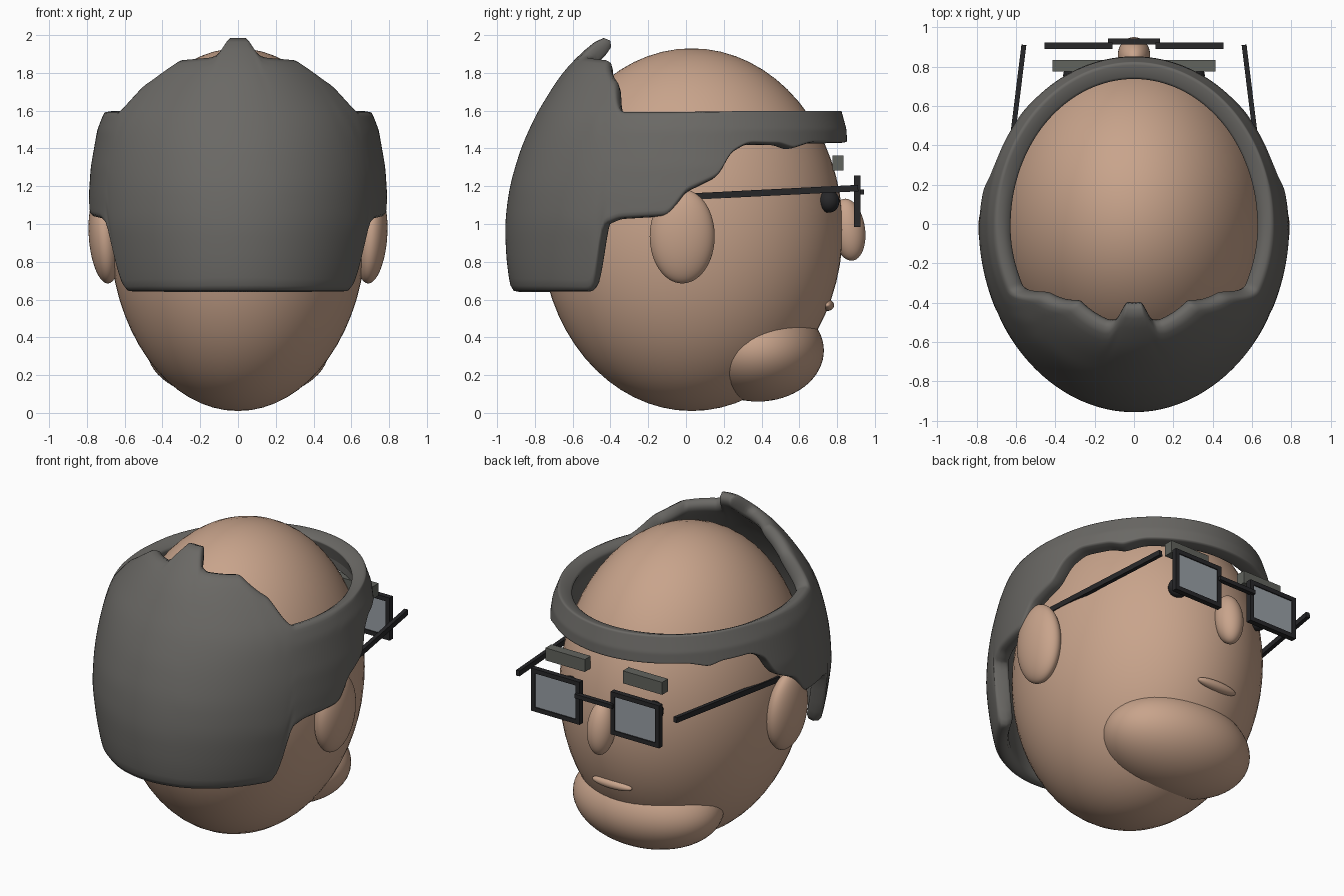
import bpy, bmesh, math
from mathutils import Matrix, Vector

if "Cube" in bpy.data.objects:
    bpy.data.objects.remove(bpy.data.objects["Cube"])


def material(name, rgb):
    m = bpy.data.materials.new(name)
    m.use_nodes = True
    m.diffuse_color = (*rgb, 1)
    bsdf = next(n for n in m.node_tree.nodes if n.type == 'BSDF_PRINCIPLED')
    bsdf.inputs["Base Color"].default_value = (*rgb, 1)
    return m


SKIN = material("skin", (0.58, 0.37, 0.26))
HAIR = material("dark grey hair", (0.145, 0.14, 0.13))
BROW = material("brow grey", (0.12, 0.125, 0.11))
BLACK = material("black", (0.02, 0.02, 0.022))
LENS = material("lens grey", (0.32, 0.35, 0.38))


def finish(name, bm, mat, smooth=False):
    me = bpy.data.meshes.new(name)
    bm.to_mesh(me)
    bm.free()
    me.materials.append(mat)
    for p in me.polygons:
        p.use_smooth = smooth
    ob = bpy.data.objects.new(name, me)
    bpy.context.scene.collection.objects.link(ob)
    return ob


def ellipsoid(name, center, radii, mat, tilt=0.0, axis='X'):
    bm = bmesh.new()
    bmesh.ops.create_uvsphere(bm, u_segments=64, v_segments=32, radius=1)
    bm.transform(Matrix.Translation(center) @ Matrix.Rotation(tilt, 4, axis)
                 @ Matrix.Diagonal((*radii, 1)))
    return finish(name, bm, mat, True)


def boxes(name, parts, mat):
    """Join several (center, size) boxes into one object."""
    bm = bmesh.new()
    for center, size in parts:
        bmesh.ops.create_cube(bm, size=1, matrix=Matrix.Translation(center)
                              @ Matrix.Diagonal((*size, 1)))
    return finish(name, bm, mat)


def rod(name, a, b, width, height, mat):
    """Square bar from a to b."""
    a, b = Vector(a), Vector(b)
    d = b - a
    bm = bmesh.new()
    bmesh.ops.create_cube(bm, size=1, matrix=Matrix.Translation((a + b) / 2)
                          @ d.to_track_quat('Y', 'Z').to_matrix().to_4x4()
                          @ Matrix.Diagonal((width, d.length, height, 1)))
    return finish(name, bm, mat)


def lerp(table, v):
    """Piecewise linear lookup."""
    if v <= table[0][0]:
        return table[0][1]
    for (a, fa), (b, fb) in zip(table, table[1:]):
        if v <= b:
            return fa + (fb - fa) * (v - a) / (b - a)
    return table[-1][1]


# Head, chin, nose and mouth
ellipsoid("head", (0, 0.03, 0.97), (0.68, 0.8, 0.96), SKIN)
ellipsoid("chin", (0, 0.38, 0.33), (0.48, 0.35, 0.27), SKIN)
ellipsoid("nose", (0, 0.86, 0.97), (0.082, 0.088, 0.165), SKIN, math.radians(8))
ellipsoid("mouth", (0, 0.75, 0.57), (0.14, 0.034, 0.03), SKIN)

# Paired parts
for s, side in ((1, "left"), (-1, "right")):
    ellipsoid(side + "_ear", (s * 0.705, -0.02, 0.935), (0.085, 0.172, 0.25),
              SKIN, s * math.radians(4), 'Y')
    ellipsoid(side + "_eye", (s * 0.3, 0.757, 1.12), (0.06, 0.055, 0.06), BLACK)
    boxes(side + "_eyebrow", [((s * 0.275, 0.805, 1.323), (0.28, 0.06, 0.08))], BROW)
    cx, cy, cz, w, h, t = s * 0.283, 0.907, 1.12, 0.345, 0.274, 0.028
    boxes(side + "_lens_frame",
          [((cx + k * (w - t) / 2, cy, cz), (t, 0.034, h)) for k in (-1, 1)] +
          [((cx, cy, cz + k * (h - t) / 2), (w, 0.034, t)) for k in (-1, 1)], BLACK)
    boxes(side + "_lens", [((cx, cy, cz), (w - t, 0.02, h - t))], LENS)
    rod(side + "_temple", (s * 0.56, 0.91, 1.19), (s * 0.67, 0.02, 1.145),
        0.025, 0.034, BLACK)
boxes("glasses_bridge", [((0, 0.928, 1.17), (0.265, 0.03, 0.026))], BLACK)

# Hair shell: half width and back depth by height, edges by depth and angle
HALF_WIDTH = [(0.63, 0.715), (0.8, 0.755), (1.0, 0.79), (1.15, 0.79), (1.3, 0.78),
              (1.5, 0.745), (1.6, 0.705), (1.77, 0.57), (1.88, 0.45), (2.01, 0.25)]
BACK = [(0.63, 0.925), (0.8, 0.95), (1.0, 0.96), (1.2, 0.935), (1.4, 0.875),
        (1.57, 0.8), (1.75, 0.69), (1.87, 0.6), (2.01, 0.43)]
FRONT = [(1.0, 0.87), (1.5, 0.85), (1.61, 0.82)]
LOW_EDGE = [(-0.5, 0.63), (-0.47, 0.7), (-0.45, 0.98), (-0.35, 1.025), (-0.09, 1.04),
            (0, 1.17), (0.17, 1.25), (0.24, 1.38), (0.33, 1.43), (0.5, 1.425),
            (0.57, 1.4), (0.66, 1.43)]
TOP_EDGE = [(0, 2.01), (11, 2.01), (16, 1.92), (20, 1.905), (44, 1.89), (47, 1.86),
            (54, 1.79), (57, 1.77), (60, 1.68), (63, 1.605)]
COLS, ROWS = 180, 16
bm = bmesh.new()
grid = []
for i in range(COLS):
    ang = 2 * math.pi * i / COLS
    sn, cs = math.sin(ang), -math.cos(ang)
    low = lerp(LOW_EDGE, cs * (0.93 if cs < 0 else 0.85))
    top = lerp(TOP_EDGE, min(i, COLS - i) * 360 / COLS)
    col = []
    for j in range(ROWS + 1):
        z = low + (top - low) * j / ROWS
        depth = lerp(BACK if cs < 0 else FRONT, z)
        # blend the two halves so the sides stay smooth
        col.append(bm.verts.new((lerp(HALF_WIDTH, z) * sn, depth * cs, z)))
    grid.append(col)
for i in range(COLS):
    a, b = grid[i], grid[(i + 1) % COLS]
    for j in range(ROWS):
        bm.faces.new((a[j], b[j], b[j + 1], a[j + 1]))
hair = finish("hair", bm, HAIR, True)
solid = hair.modifiers.new("thickness", 'SOLIDIFY')
solid.thickness = 0.09
solid.offset = -1
sub = hair.modifiers.new("rounding", 'SUBSURF')
sub.levels = sub.render_levels = 1
